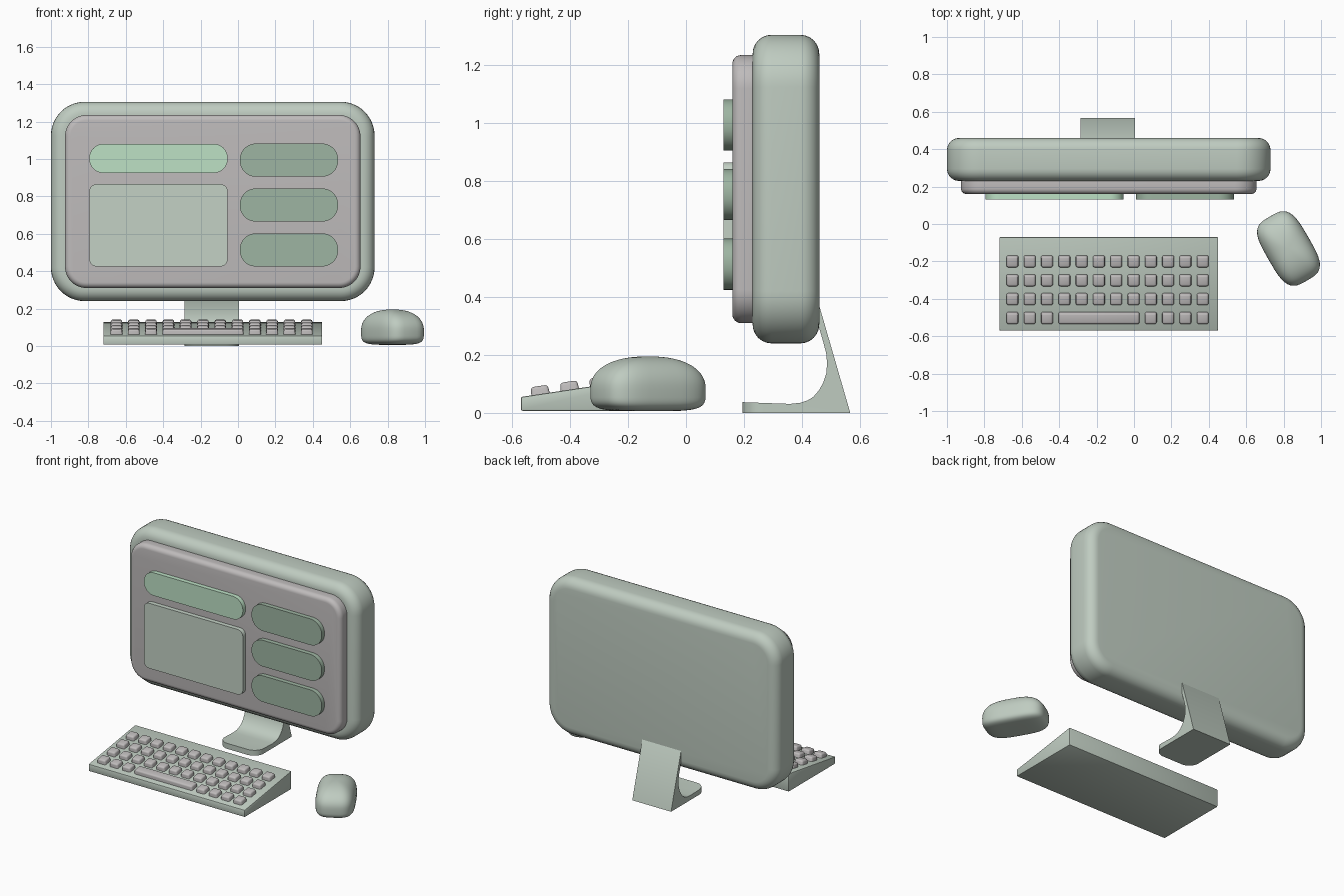
import bpy, bmesh, math
from mathutils import Matrix, Vector

if "Cube" in bpy.data.objects:
    bpy.data.objects.remove(bpy.data.objects["Cube"])


def material(name, rgb):
    m = bpy.data.materials.new(name)
    m.diffuse_color = (*rgb, 1)
    m.use_nodes = True
    m.node_tree.nodes["Principled BSDF"].inputs["Base Color"].default_value = m.diffuse_color
    return m


SAGE = material("sage", (0.52, 0.60, 0.53))
GREY = material("warm_grey", (0.52, 0.50, 0.50))
MINT = material("mint", (0.51, 0.75, 0.56))
PALE = material("pale_sage", (0.55, 0.64, 0.56))
DARK = material("dark_sage", (0.34, 0.46, 0.36))


def finish(name, bm, mat, angle=35):
    bmesh.ops.recalc_face_normals(bm, faces=bm.faces[:])
    me = bpy.data.meshes.new(name)
    bm.to_mesh(me)
    bm.free()
    me.materials.append(mat)
    ob = bpy.data.objects.new(name, me)
    bpy.context.collection.objects.link(ob)
    bpy.ops.object.select_all(action='DESELECT')
    ob.select_set(True)
    bpy.context.view_layer.objects.active = ob
    bpy.ops.object.shade_smooth_by_angle(angle=math.radians(angle))
    return ob


def prism(points, depth):
    """Extrude a closed 3D outline along the depth vector."""
    bm = bmesh.new()
    face = bm.faces.new([bm.verts.new(p) for p in points])
    new = bmesh.ops.extrude_face_region(bm, geom=[face])["geom"]
    bmesh.ops.translate(bm, vec=depth, verts=[v for v in new if isinstance(v, bmesh.types.BMVert)])
    if face.is_valid and len(bm.faces) == len(points) + 1:
        bm.faces.new(face.verts)
    return bm


def rounded_slab(name, x, z, y, radius, edge, mat):
    """Upright rounded rectangle with softened front and back rims."""
    pts = []
    corners = [(x[1], z[1], 1, 1), (x[0], z[1], -1, 1), (x[0], z[0], -1, -1), (x[1], z[0], 1, -1)]
    for k, (cx, cz, sx, sz) in enumerate(corners):
        for i in range(13):
            a = math.pi / 2 * (k + i / 12)
            pts.append((cx - sx * radius + radius * math.cos(a), y[0],
                        cz - sz * radius + radius * math.sin(a)))
    bm = prism(pts, Vector((0, y[1] - y[0], 0)))
    if edge:
        bmesh.ops.recalc_face_normals(bm, faces=bm.faces[:])
        rims = [e for e in bm.edges if abs(e.verts[0].co.y - e.verts[1].co.y) < 1e-5]
        bmesh.ops.bevel(bm, geom=rims, offset=edge, segments=6, profile=0.5, affect='EDGES')
    return finish(name, bm, mat)


# Monitor housing and raised screen
rounded_slab("monitor_body", (-1.0, 0.73), (0.24, 1.305), (0.23, 0.46), 0.18, 0.065, SAGE)
rounded_slab("screen_panel", (-0.925, 0.655), (0.31, 1.235), (0.16, 0.26), 0.115, 0.03, GREY)

# Raised blocks on the screen
rounded_slab("title_block", (-0.795, -0.055), (0.925, 1.08), (0.13, 0.17), 0.075, 0, MINT)
rounded_slab("content_block", (-0.795, -0.055), (0.425, 0.865), (0.13, 0.17), 0.04, 0, PALE)
for i, z0 in enumerate((0.905, 0.665, 0.425)):
    rounded_slab(f"list_block_{i + 1}", (0.01, 0.535), (z0, z0 + 0.177), (0.13, 0.17), 0.085, 0, DARK)

# Stand: swept side profile with rounded foot corners
profile = [(0.195, 0), (0.567, 0), (0.46, 0.37), (0.43, 0.40), (0.43, 0.37), (0.455, 0.31),
           (0.475, 0.24), (0.484, 0.205), (0.487, 0.17), (0.484, 0.135), (0.474, 0.105),
           (0.459, 0.078), (0.44, 0.056), (0.42, 0.043), (0.395, 0.035), (0.36, 0.031), (0.195, 0.037)]
bm = prism([(-0.285, y, z) for y, z in profile], Vector((0.29, 0, 0)))
front = [e for e in bm.edges if all(v.co.y < 0.2 for v in e.verts)
         and abs(e.verts[0].co.x - e.verts[1].co.x) < 1e-5]
bmesh.ops.recalc_face_normals(bm, faces=bm.faces[:])
bmesh.ops.bevel(bm, geom=front, offset=0.07, segments=8, profile=0.5, affect='EDGES')
finish("stand", bm, SAGE)

# Keyboard wedge
SLOPE = 0.15
side = [(-0.57, 0.007), (-0.07, 0.007), (-0.07, 0.13), (-0.57, 0.055)]
bm = prism([(-0.72, y, z) for y, z in side], Vector((1.17, 0, 0)))
bmesh.ops.recalc_face_normals(bm, faces=bm.faces[:])
bmesh.ops.bevel(bm, geom=bm.edges[:], offset=0.006, segments=2, profile=0.5, affect='EDGES')
finish("keyboard_base", bm, SAGE)


def key(name, x, y, width):
    bm = bmesh.new()
    bmesh.ops.create_cube(bm, size=1, matrix=Matrix.Diagonal((width, 0.067, 0.046, 1)))
    for v in bm.verts:
        if v.co.z > 0:
            v.co.x -= math.copysign(0.004, v.co.x)
            v.co.y *= 0.88
    edges = [e for e in bm.edges if any(v.co.z > 0 for v in e.verts)]
    bmesh.ops.bevel(bm, geom=edges, offset=0.01, segments=3, profile=0.5, affect='EDGES')
    z = 0.055 + (y + 0.57) * SLOPE + 0.005
    bm.transform(Matrix.Translation((x, y, z)) @ Matrix.Rotation(math.atan(SLOPE), 4, 'X'))
    finish(name, bm, GREY)


# Keys: four rows of twelve, the front row holding the space bar
for row in range(4):
    y = -0.503 + row * 0.101
    for col in range(12):
        if row == 0 and 3 <= col <= 7:
            continue
        key(f"key_{row + 1}_{col + 1}", -0.65 + col * 0.0925, y, 0.067)
key("space_bar", -0.1875, -0.503, 0.437)


def power(v, e):
    return math.copysign(abs(v) ** e, v)


# Mouse: squarish rounded pebble with a flattened base
bm = bmesh.new()
bmesh.ops.create_uvsphere(bm, u_segments=48, v_segments=32, radius=1)
for v in bm.verts:
    ring = math.hypot(v.co.x, v.co.y)
    theta = math.atan2(v.co.y, v.co.x)
    n, height = (2.3, 0.115) if v.co.z > 0 else (4.5, 0.074)
    r = ring ** (2 / n) if ring > 1e-4 else 0
    v.co = (0.122 * r * power(math.cos(theta), 2 / 3.5),
            0.198 * r * power(math.sin(theta), 2 / 3.5),
            0.08 + height * power(v.co.z, 2 / n))
bm.transform(Matrix.Translation((0.826, -0.131, 0)) @ Matrix.Rotation(math.radians(30), 4, 'Z'))
finish("mouse", bm, SAGE, 60)
